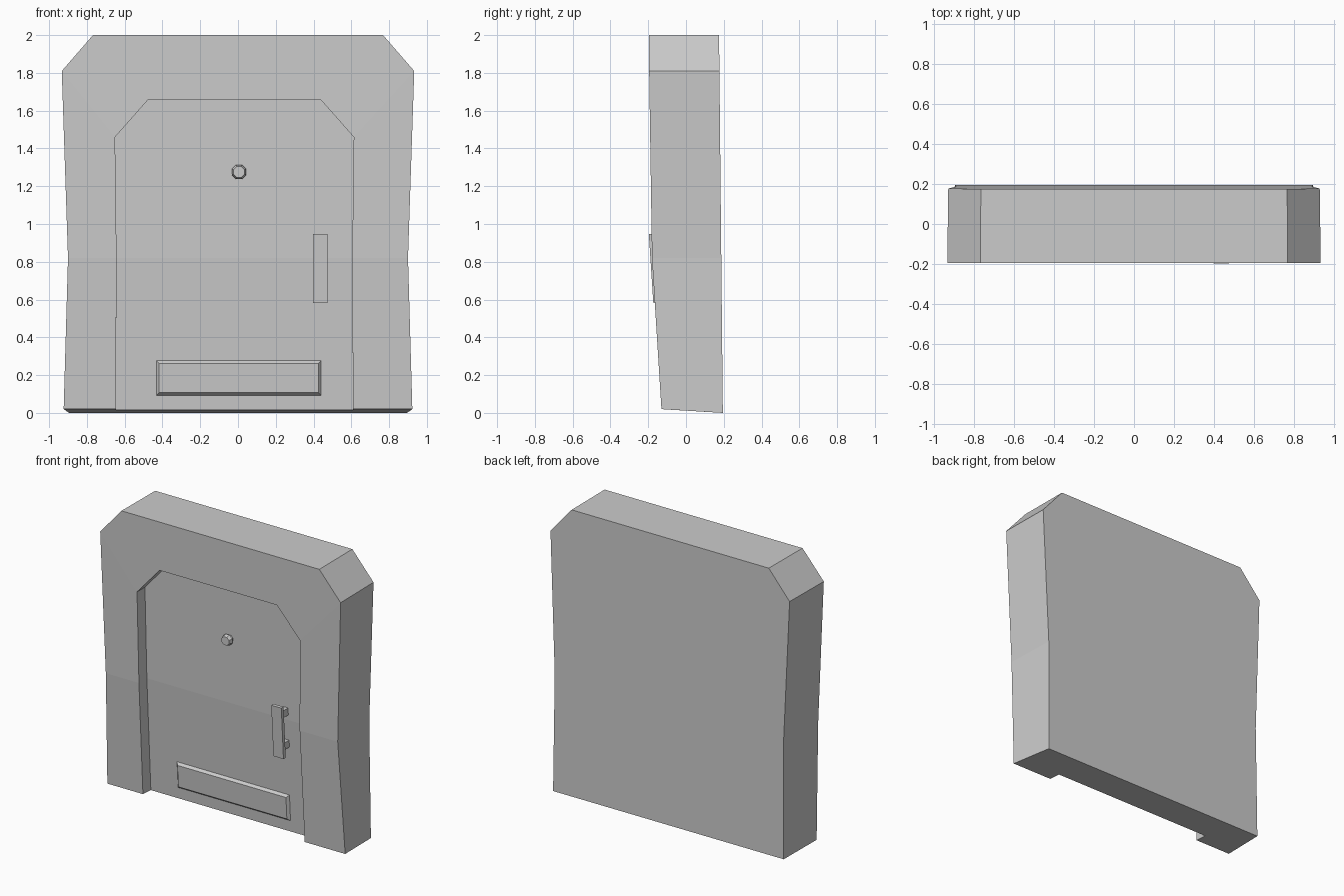
import bpy, bmesh, math
from mathutils import Matrix

if "Cube" in bpy.data.objects:
    bpy.data.objects.remove(bpy.data.objects["Cube"])

RECESS = 0.088


def front_y(z):
    # front profile leaning back below the bend
    pts = [(0.0, -0.129), (0.02, -0.13), (0.82, -0.18), (1.81, -0.195), (2.0, -0.195)]
    for (z0, y0), (z1, y1) in zip(pts, pts[1:]):
        if z <= z1:
            return y0 + (y1 - y0) * (z - z0) / (z1 - z0)
    return pts[-1][1]


def door_y(z):
    return front_y(z) + RECESS


def grip_y(z):
    return -0.197 + (0.95 - z) * 0.065


def make_object(name, bm):
    bmesh.ops.recalc_face_normals(bm, faces=bm.faces[:])
    mesh = bpy.data.meshes.new(name)
    bm.to_mesh(mesh)
    bm.free()
    obj = bpy.data.objects.new(name, mesh)
    bpy.context.collection.objects.link(obj)
    return obj


def slab(name, x0, x1, z0, z1, front, back, inset=0.0):
    # box between two y profiles, its front optionally bevelled inward
    bm = bmesh.new()
    rings = []
    for f, i in ((front, inset), (back, 0.0)):
        corners = ((x0 + i, z0 + i), (x1 - i, z0 + i), (x1 - i, z1 - i), (x0 + i, z1 - i))
        rings.append([bm.verts.new((x, f(z), z)) for x, z in corners])
    a, b = rings
    bm.faces.new(a)
    bm.faces.new(b[::-1])
    for i in range(4):
        j = (i + 1) % 4
        bm.faces.new((a[i], b[i], b[j], a[j]))
    return make_object(name, bm)


# Surround and recessed door leaf
half_front = [(0.923, 0.02), (0.90, 0.82), (0.933, 1.81), (0.768, 2.0)]
half_back = [(0.895, 0.0), (0.888, 0.82), (0.928, 1.81), (0.765, 2.0)]
half_door = [(0.628, 0.02), (0.624, 0.82), (0.632, 1.46), (0.455, 1.66)]


def arch(bm, half, y_of, shift=0.0):
    pts = [(-x, z) for x, z in half] + half[::-1]
    return [bm.verts.new((x + shift, y_of(z), z)) for x, z in pts]


bm = bmesh.new()
outer = arch(bm, half_front, front_y)
back = arch(bm, half_back, lambda z: 0.195 - 0.01 * z)
rim = arch(bm, half_door, front_y, -0.019)
leaf = arch(bm, half_door, door_y, -0.019)
for v in (leaf[0], leaf[-1]):
    v.co.z = 0.0145
for i in range(7):
    for a, b in ((outer, rim), (rim, leaf), (back, outer)):
        bm.faces.new((a[i], a[i + 1], b[i + 1], b[i]))
for ring in (leaf, back):
    bm.faces.new((ring[0], ring[1], ring[6], ring[7]))
    bm.faces.new(ring[1:7])
bm.faces.new((back[0], outer[0], rim[0], leaf[0], leaf[7], rim[7], outer[7], back[7]))
make_object("door_and_surround", bm)

# Raised kick panel
slab("kick_panel", -0.437, 0.445, 0.088, 0.282,
     lambda z: door_y(z) - 0.018, lambda z: door_y(z) + 0.005, 0.02)

# Pull handle with two mounts
slab("handle_grip", 0.396, 0.474, 0.582, 0.948, grip_y, lambda z: grip_y(z) + 0.025)
for i, z in enumerate((0.65, 0.88)):
    slab(f"handle_mount_{i + 1}", 0.415, 0.455, z - 0.025, z + 0.025,
         lambda z: grip_y(z) + 0.015, lambda z: door_y(z) + 0.005)

# Eight-sided knob: thin stem and bevelled head
for name, r1, r2, depth, y in (("knob_stem", 0.026, 0.026, 0.04, -0.01),
                               ("knob_head", 0.041, 0.031, 0.025, -0.0375)):
    bm = bmesh.new()
    place = (Matrix.Translation((0.005, door_y(1.275) + y, 1.275))
             @ Matrix.Rotation(math.pi / 2, 4, 'X') @ Matrix.Rotation(math.pi / 8, 4, 'Z'))
    bmesh.ops.create_cone(bm, cap_ends=True, segments=8, radius1=r1, radius2=r2,
                          depth=depth, matrix=place)
    make_object(name, bm)
